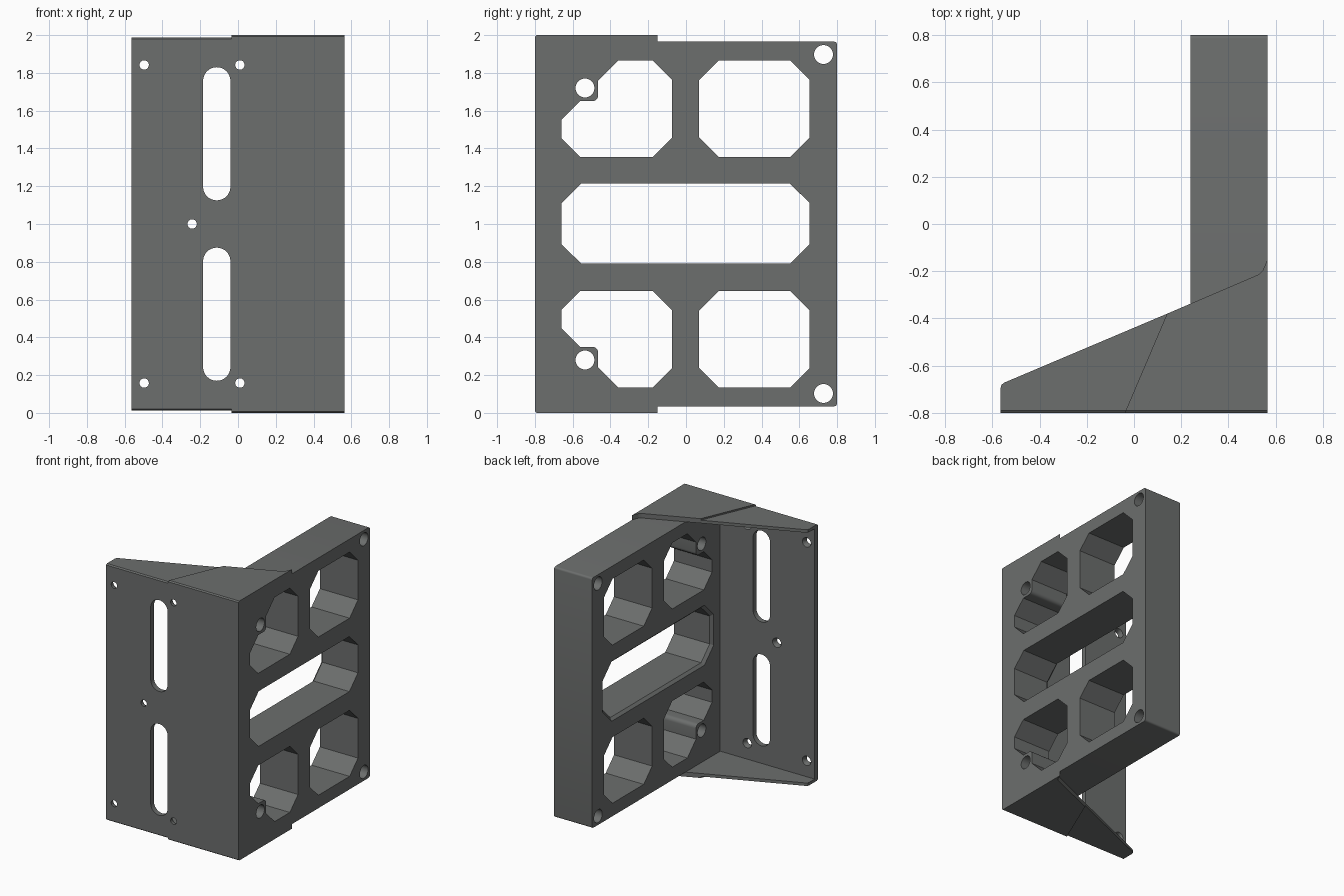
import bpy, bmesh, math

if "Cube" in bpy.data.objects:
    bpy.data.objects.remove(bpy.data.objects["Cube"])

grey = bpy.data.materials.new("dark_grey")
grey.diffuse_color = (0.15, 0.157, 0.154, 1)
grey.use_nodes = True
grey.node_tree.nodes["Principled BSDF"].inputs["Base Color"].default_value = grey.diffuse_color

PLACE = {"x": lambda a, b, c: (c, a, b),
         "y": lambda a, b, c: (a, c, b),
         "z": lambda a, b, c: (a, b, c)}


def prism(name, pts, axis, lo, hi, end_pts=None):
    """Solid between an outline at lo and an outline at hi along an axis."""
    bm = bmesh.new()
    put = PLACE[axis]
    a = [bm.verts.new(put(*p, lo)) for p in pts]
    b = [bm.verts.new(put(*p, hi)) for p in (end_pts or pts)]
    bm.faces.new(a)
    bm.faces.new(b[::-1])
    for i in range(len(a)):
        j = (i + 1) % len(a)
        bm.faces.new((a[i], b[i], b[j], a[j]))
    bmesh.ops.recalc_face_normals(bm, faces=bm.faces)
    mesh = bpy.data.meshes.new(name)
    bm.to_mesh(mesh)
    bm.free()
    mesh.materials.append(grey)
    ob = bpy.data.objects.new(name, mesh)
    bpy.context.collection.objects.link(ob)
    return ob


def cut(ob, cutter):
    """Subtract a cutter, then discard it."""
    mod = ob.modifiers.new("cut", 'BOOLEAN')
    mod.operation, mod.solver, mod.object = 'DIFFERENCE', 'EXACT', cutter
    bpy.context.view_layer.objects.active = ob
    bpy.ops.object.modifier_apply(modifier=mod.name)
    bpy.data.objects.remove(cutter, do_unlink=True)


def arc(cx, cy, r, start, end, n):
    return [(cx + r * math.cos(math.radians(start + (end - start) * i / n)),
             cy + r * math.sin(math.radians(start + (end - start) * i / n)))
            for i in range(n + 1)]


def circle(cx, cy, r, n=32):
    return arc(cx, cy, r, 0, 360, n)[:-1]


def octagon(y0, y1, z0, z1, c):
    return [(y0 + c, z0), (y1 - c, z0), (y1, z0 + c), (y1, z1 - c),
            (y1 - c, z1), (y0 + c, z1), (y0, z1 - c), (y0, z0 + c)]


def flip(pts):
    """Mirror an outline about mid height."""
    return [(a, 2 - b) for a, b in pts]


def smooth(ob):
    bpy.ops.object.select_all(action='DESELECT')
    ob.select_set(True)
    bpy.context.view_layer.objects.active = ob
    bpy.ops.object.shade_smooth_by_angle(angle=math.radians(25))


# Thick side frame with rounded rear corners
X0, X1, LOW, HIGH = 0.24, 0.565, 0.035, 1.965
outline = ([(-0.8, LOW)] + arc(0.785, LOW + 0.015, 0.015, -90, 0, 4)
           + arc(0.785, HIGH - 0.015, 0.015, 0, 90, 4) + [(-0.8, HIGH)])
frame = prism("side_frame", outline, "x", X0, X1)

# Frame windows; the front ones wrap around a screw boss
rear_window = octagon(0.07, 0.655, 1.355, 1.865, 0.102)
front_window = ([(-0.56, 1.355), (-0.175, 1.355), (-0.075, 1.455), (-0.075, 1.765),
                 (-0.175, 1.865), (-0.36, 1.865), (-0.465, 1.76)]
                + arc(-0.495, 1.68, 0.03, 0, -90, 5)
                + [(-0.56, 1.65), (-0.66, 1.55), (-0.66, 1.455)])
for shape in (rear_window, front_window, circle(0.728, 1.897, 0.05),
              circle(-0.535, 1.72, 0.05)):
    for s in (shape, flip(shape)):
        cut(frame, prism("cutter", s, "x", X0 - 0.1, X1 + 0.1))

# Long middle window with a chamfered inner rim
middle = octagon(-0.66, 0.655, 0.79, 1.215, 0.105)
cut(frame, prism("cutter", middle, "x", X0 - 0.1, X1 + 0.1))
wide = octagon(-0.68, 0.675, 0.77, 1.235, 0.112)
cut(frame, prism("cutter", wide, "x", X0 - 0.001, X0 + 0.02, middle))
smooth(frame)

# Thin front mounting plate
Y0, Y1 = -0.8, -0.76
plate = prism("mounting_plate", [(-0.565, LOW), (X0, LOW), (X0, HIGH), (-0.565, HIGH)],
              "y", Y0, Y1)
slot = (arc(-0.1125, 1.7575, 0.0725, 0, 180, 16)
        + arc(-0.1125, 1.1975, 0.0725, 180, 360, 16))
for s in (slot, flip(slot)):
    cut(plate, prism("cutter", s, "y", Y0 - 0.1, Y1 + 0.1))

# Screw holes, countersunk at the back
for x, z in ((-0.497, 1.842), (0.01, 1.842), (-0.243, 1.0), (-0.497, 0.158), (0.01, 0.158)):
    cut(plate, prism("cutter", circle(x, z, 0.025, 24), "y", Y0 - 0.1, Y1 + 0.1))
    cut(plate, prism("cutter", circle(x, z, 0.025, 24), "y", Y0 + 0.015, Y1 + 0.001,
                     circle(x, z, 0.037, 24)))
smooth(plate)

# Gussets at top and bottom: thinner outer wing, thicker inner web
wing = [(-0.565, -0.8), (-0.035, -0.8), (0.14, -0.38), (-0.55, -0.672), (-0.562, -0.682),
        (-0.565, -0.695)]
web = [(-0.035, -0.8), (0.565, -0.8), (0.565, -0.15), (0.545, -0.198), (0.53, -0.213),
       (0.14, -0.38)]


def eased(pts):
    """Ease the front edge of an outline."""
    return [(x, y + 0.01 if y == -0.8 else y) for x, y in pts]


for side, base, d in (("top", HIGH, 1), ("bottom", LOW, -1)):
    for part, pts, t in (("wing", wing, 0.023), ("web", web, 0.035)):
        ob = prism(f"{side}_gusset_{part}", pts, "z", base, base + d * (t - 0.008))
        cap = prism(f"{side}_gusset_{part}_cap", pts, "z", base + d * (t - 0.008),
                    base + d * t, eased(pts))
